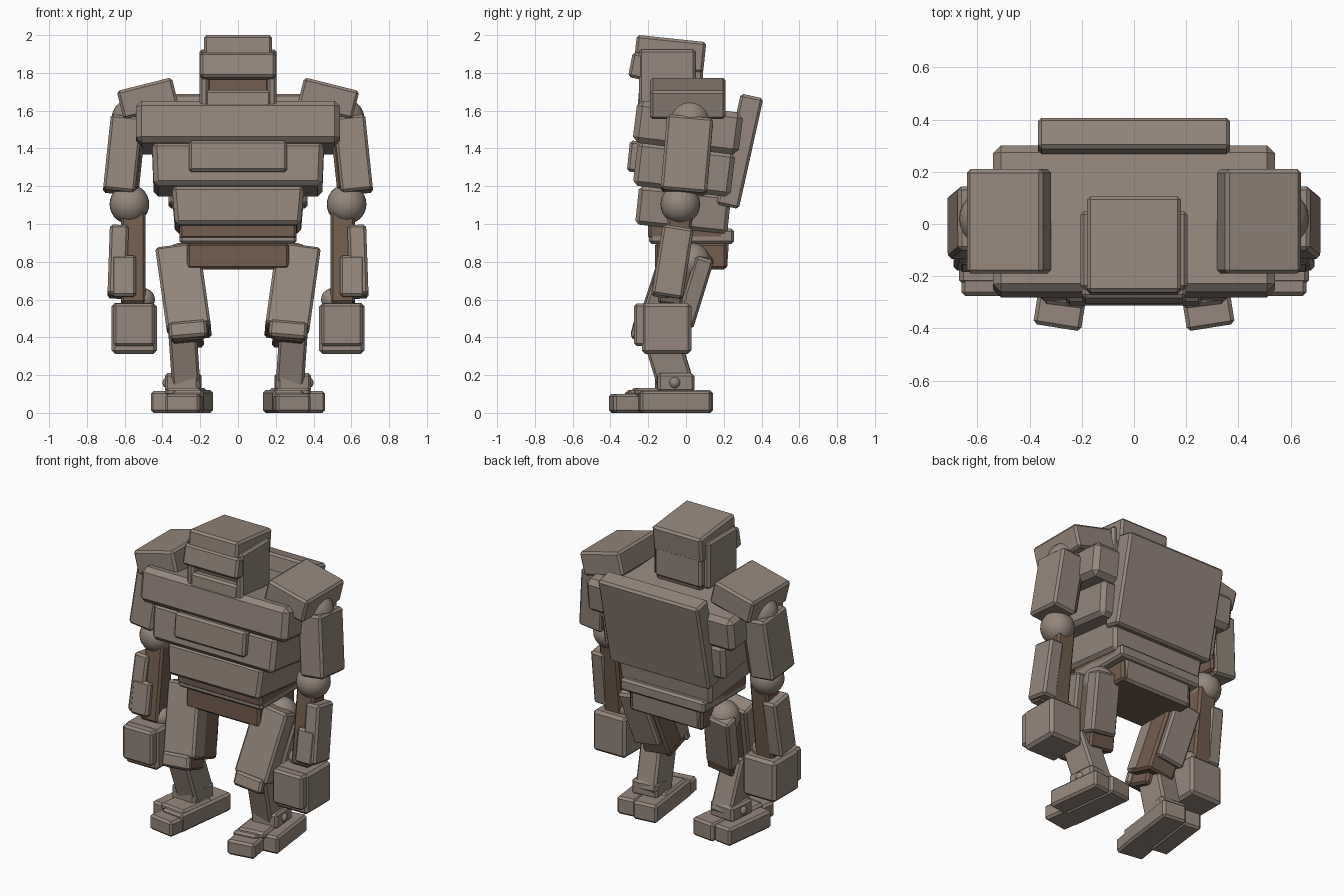
import bpy, bmesh
from math import radians
from mathutils import Vector, Euler


def paint(name, rgb):
    m = bpy.data.materials.new(name)
    m.diffuse_color = (*rgb, 1)
    return m


ARMOUR = paint("armour", (0.30, 0.24, 0.20))
FRAME = paint("frame", (0.17, 0.11, 0.075))


def add(name, bm, loc, rot, mat):
    me = bpy.data.meshes.new(name)
    bm.to_mesh(me)
    bm.free()
    me.materials.append(mat)
    ob = bpy.data.objects.new(name, me)
    ob.location = loc
    ob.rotation_euler = Euler([radians(a) for a in rot])
    bpy.context.collection.objects.link(ob)
    return ob


def box(name, c, s, rot=(0, 0, 0), taper=1.0, bevel=0.014, mat=ARMOUR):
    """Chamfered block; taper scales the width of its bottom end."""
    bm = bmesh.new()
    bmesh.ops.create_cube(bm, size=1)
    for v in bm.verts:
        k = taper if v.co.z < 0 else 1
        v.co = Vector((v.co.x * s[0] * k, v.co.y * s[1], v.co.z * s[2]))
    bmesh.ops.bevel(bm, geom=bm.edges[:], offset=bevel, segments=1, affect='EDGES')
    return add(name, bm, c, rot, mat)


def pair(name, c, s, rot=(0, 0, 0), **kw):
    """The same block on both sides of the body."""
    for side, k in (("left", 1), ("right", -1)):
        box(f"{side}_{name}", (c[0] * k, c[1], c[2]), s,
            (rot[0], rot[1] * k, rot[2] * k), **kw)


def balls(name, c, r):
    for side, k in (("left", 1), ("right", -1)):
        bm = bmesh.new()
        bmesh.ops.create_uvsphere(bm, u_segments=24, v_segments=14, radius=r)
        for f in bm.faces:
            f.smooth = True
        add(f"{side}_{name}", bm, (c[0] * k, c[1], c[2]), (0, 0, 0), ARMOUR)


# head
box("head_core", (0, -0.06, 1.74), (0.33, 0.28, 0.38), mat=FRAME)
box("head_cap", (0, -0.085, 1.90), (0.36, 0.37, 0.165), (-6, 0, 0))
box("brow", (0, -0.245, 1.835), (0.40, 0.10, 0.135), (-11, 0, 0))
box("jaw", (0, -0.19, 1.635), (0.35, 0.13, 0.14), (-5, 0, 0))
pair("cheek_plate", (0.18, -0.10, 1.77), (0.05, 0.30, 0.31))
box("head_back", (0, 0.02, 1.76), (0.34, 0.14, 0.26))

# torso
box("upper_chest", (0, 0.01, 1.51), (1.08, 0.565, 0.225), (-7, 0, 0), bevel=0.03)
box("middle_chest", (0, -0.01, 1.29), (0.91, 0.52, 0.235), (-7, 0, 0), taper=0.98, bevel=0.025)
box("chest_plate", (0, -0.25, 1.355), (0.52, 0.11, 0.165), (-6, 0, 0))
box("torso_frame", (0, 0.0, 1.17), (0.62, 0.40, 0.50), mat=FRAME)
box("abdomen", (0, -0.015, 1.075), (0.70, 0.49, 0.205), (-6, 0, 0), taper=0.95, bevel=0.02)
box("waist", (0, 0.03, 0.935), (0.62, 0.45, 0.08))
box("pelvis", (0, 0.025, 0.83), (0.54, 0.38, 0.14), mat=FRAME)
box("tail_plate", (0, 0.16, 0.875), (0.50, 0.13, 0.22), (-4, 0, 0))
box("back_pack", (0, 0.285, 1.385), (0.735, 0.122, 0.60), (-12.5, 0, 0))
box("back_frame", (0, 0.18, 1.35), (0.60, 0.16, 0.44), (-10, 0, 0), mat=FRAME)

# shoulders and arms
pair("shoulder_armour", (0.478, 0.01, 1.665), (0.30, 0.40, 0.155), (0, 14, 0))
pair("shoulder_joint", (0.50, 0.02, 1.54), (0.20, 0.18, 0.15), mat=FRAME)
balls("shoulder_ball", (0.56, 0.02, 1.555), 0.11)
pair("upper_arm", (0.57, 0.02, 1.37), (0.13, 0.20, 0.38), (-5, -6, 0), mat=FRAME)
pair("upper_arm_armour", (0.61, 0.005, 1.365), (0.17, 0.245, 0.40), (-5, -6, 0))
balls("elbow_ball", (0.575, -0.03, 1.105), 0.105)
pair("forearm", (0.555, -0.055, 0.83), (0.13, 0.13, 0.52), (-7, 0, 0), mat=FRAME)
pair("forearm_armour", (0.635, -0.07, 0.80), (0.10, 0.165, 0.375), (-9, -2, 0))
pair("forearm_guard", (0.605, -0.12, 0.72), (0.13, 0.10, 0.22), (-9, 0, 0))
balls("wrist_ball", (0.50, -0.08, 0.60), 0.06)
pair("fist", (0.55, -0.103, 0.447), (0.24, 0.262, 0.268), bevel=0.018)
pair("knuckle_plate", (0.55, -0.235, 0.467), (0.22, 0.08, 0.225))

# legs
balls("hip_ball", (0.30, 0.03, 0.80), 0.10)
pair("thigh", (0.265, -0.05, 0.63), (0.19, 0.20, 0.46), (-17, 8, 0), mat=FRAME)
pair("thigh_front_armour", (0.29, -0.13, 0.66), (0.235, 0.12, 0.46), (-18, 8, 0))
pair("thigh_back_armour", (0.29, 0.045, 0.65), (0.19, 0.10, 0.38), (-17, 8, 0))
pair("knee", (0.27, -0.17, 0.42), (0.17, 0.18, 0.12), (-17, 5, 0), mat=FRAME)
pair("knee_cap", (0.265, -0.26, 0.44), (0.20, 0.05, 0.09), (-15, 5, 0))
pair("shin", (0.285, -0.10, 0.30), (0.15, 0.19, 0.37), (17, 4, 0))
pair("ankle", (0.29, -0.06, 0.16), (0.18, 0.195, 0.10), (0, 0, 5))
balls("ankle_pin", (0.37, -0.06, 0.16), 0.03)

# feet
pair("inner_foot", (0.24, -0.09, 0.06), (0.165, 0.45, 0.12), (0, 0, 7))
pair("outer_foot", (0.375, -0.06, 0.058), (0.13, 0.38, 0.116), (0, 0, 7))
pair("toe", (0.282, -0.315, 0.05), (0.185, 0.165, 0.10), (0, 0, 9))
pair("instep", (0.275, -0.15, 0.11), (0.19, 0.26, 0.045), (0, 0, 7))
